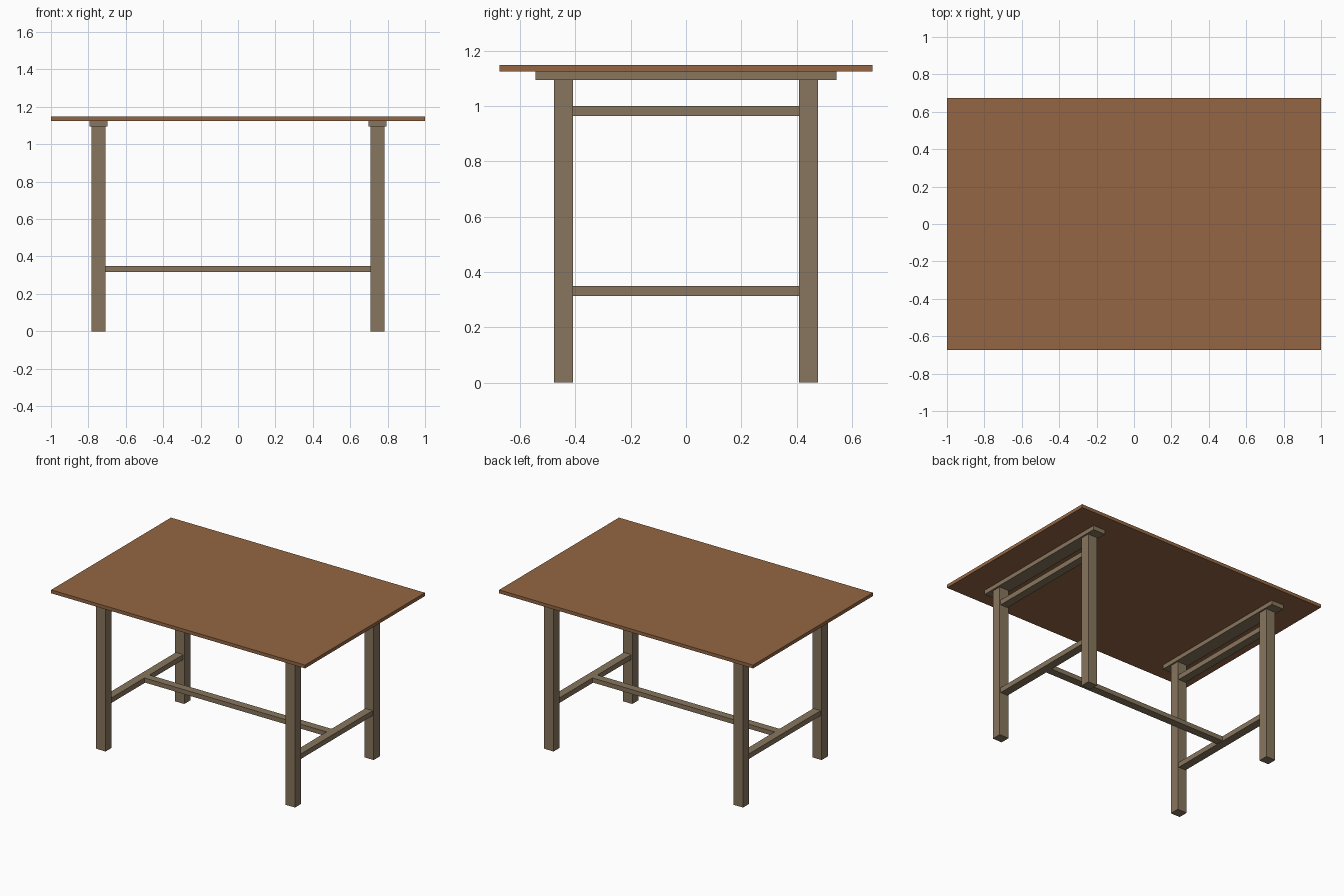
import bpy

if "Cube" in bpy.data.objects:
    bpy.data.objects.remove(bpy.data.objects["Cube"])


def material(name, rgb):
    m = bpy.data.materials.new(name)
    m.diffuse_color = (*rgb, 1)
    m.use_nodes = True
    m.node_tree.nodes["Principled BSDF"].inputs["Base Color"].default_value = m.diffuse_color
    return m


top_wood = material("warm brown wood", (0.295, 0.133, 0.056))
frame_wood = material("grey brown wood", (0.245, 0.180, 0.110))


def box(name, x, y, z, mat):
    """Box from (min, max) ranges along each axis."""
    bpy.ops.mesh.primitive_cube_add(size=1, location=[(a + b) / 2 for a, b in (x, y, z)])
    ob = bpy.context.object
    ob.name = name
    ob.scale = [b - a for a, b in (x, y, z)]
    bpy.ops.object.transform_apply(location=False, rotation=False, scale=True)
    ob.data.materials.append(mat)
    return ob


def span(a, b, s):
    return tuple(sorted((a * s, b * s)))


# Table top
box("table_top", (-1, 1), (-0.674, 0.674), (1.124, 1.148), top_wood)

# Two end frames
for sx, side in ((-1, "left"), (1, "right")):
    for sy, end in ((-1, "front"), (1, "back")):
        box(f"{end}_{side}_leg", span(0.709, 0.783, sx), span(0.408, 0.477, sy),
            (0, 1.094), frame_wood)
    box(f"{side}_top_cleat", span(0.698, 0.795, sx), (-0.544, 0.544), (1.094, 1.124), frame_wood)
    for name, z in (("upper", 1.0), ("lower", 0.35)):
        box(f"{side}_{name}_rail", span(0.717, 0.775, sx), (-0.408, 0.408),
            (z - 0.036, z), frame_wood)

# Long stretcher between the lower rails
box("long_stretcher", (-0.717, 0.717), (-0.028, 0.028), (0.318, 0.35), frame_wood)
